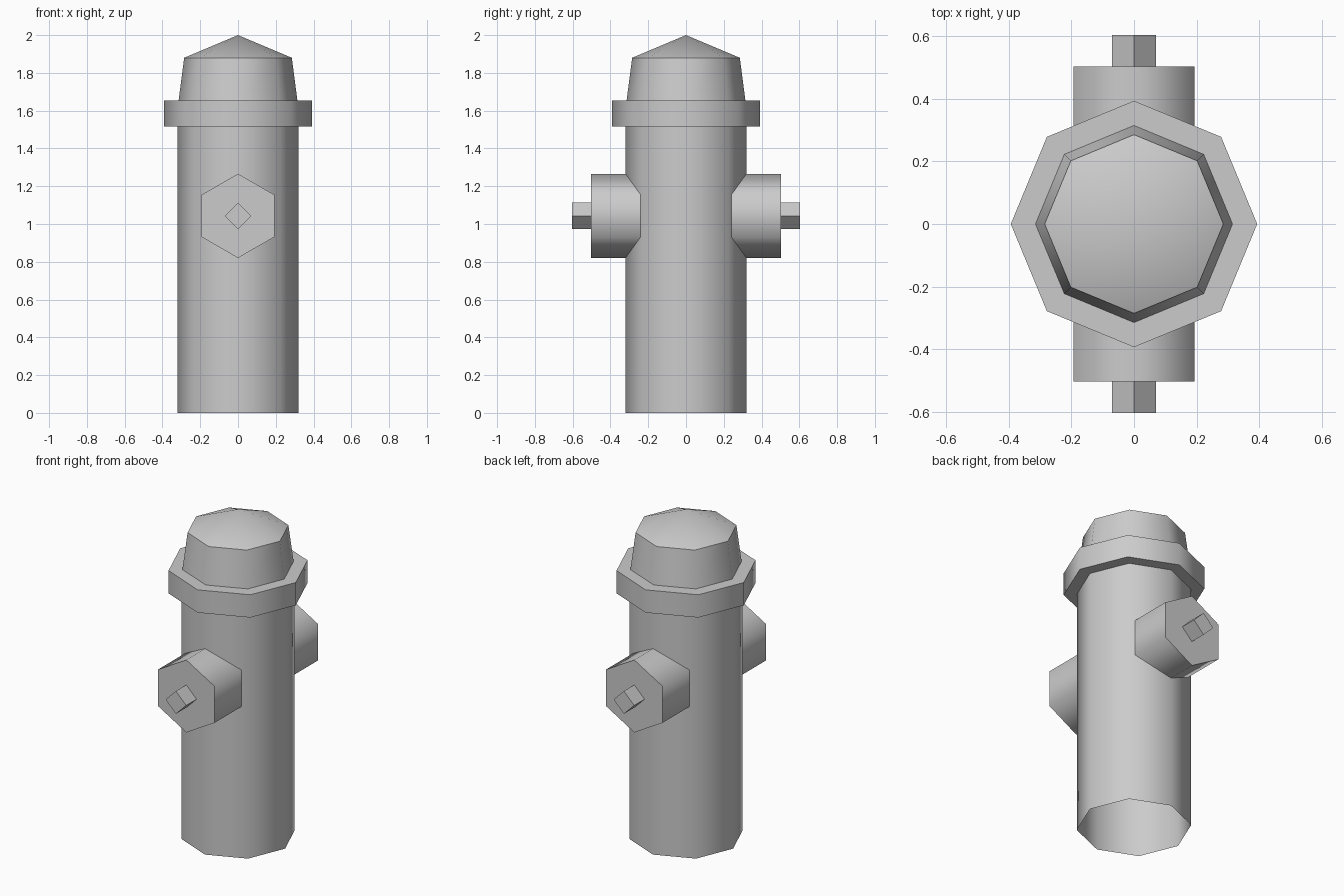
import bpy
import bmesh
from math import cos, sin, pi, radians
from mathutils import Matrix

if "Cube" in bpy.data.objects:
    bpy.data.objects.remove(bpy.data.objects["Cube"], do_unlink=True)

grey = bpy.data.materials.new("plain_grey")
grey.use_nodes = True
grey.diffuse_color = (0.6, 0.6, 0.6, 1)
grey.node_tree.nodes["Principled BSDF"].inputs["Base Color"].default_value = grey.diffuse_color


def lathe(name, sides, profile, smooth_angle, matrix=Matrix()):
    """Spin a (radius, height) profile into a faceted solid; radius 0 makes a point."""
    bm = bmesh.new()
    rings = []
    for r, z in profile:
        if r == 0:
            rings.append([bm.verts.new((0, 0, z))] * sides)
        else:
            rings.append([bm.verts.new((r * cos(2 * pi * i / sides),
                                        r * sin(2 * pi * i / sides), z)) for i in range(sides)])
    for low, high in zip(rings, rings[1:]):
        for i in range(sides):
            j = (i + 1) % sides
            loop = dict.fromkeys((low[i], low[j], high[j], high[i]))
            bm.faces.new(list(loop))
    bm.transform(matrix)
    mesh = bpy.data.meshes.new(name)
    bm.to_mesh(mesh)
    bm.free()
    mesh.materials.append(grey)
    obj = bpy.data.objects.new(name, mesh)
    bpy.context.collection.objects.link(obj)
    bpy.ops.object.select_all(action='DESELECT')
    obj.select_set(True)
    bpy.context.view_layer.objects.active = obj
    bpy.ops.object.shade_smooth_by_angle(angle=radians(smooth_angle))
    return obj


# Barrel, open underneath
lathe("barrel", 8, [(0.32, 0), (0.32, 1.53)], 50)

# Collar with flat faces above and below
lathe("collar", 8, [(0.3, 1.515), (0.393, 1.515), (0.393, 1.655), (0.3, 1.655)], 50)

# Tapered bonnet with a pointed top
lathe("bonnet", 8, [(0.315, 1.65), (0.285, 1.88), (0, 2.0)], 50)

# Hexagonal outlets and square nuts, front and back
for side, turn in (("front", 0), ("back", pi)):
    place = (Matrix.Translation((0, 0, 1.043)) @ Matrix.Rotation(turn, 4, 'Z')
             @ Matrix.Rotation(pi / 2, 4, 'X') @ Matrix.Rotation(pi / 2, 4, 'Z'))
    lathe(side + "_outlet", 6, [(0.223, 0.2), (0.223, 0.502), (0, 0.502)], 65, place)
    lathe(side + "_nut", 4, [(0.07, 0.49), (0.07, 0.603), (0, 0.603)], 30, place)
